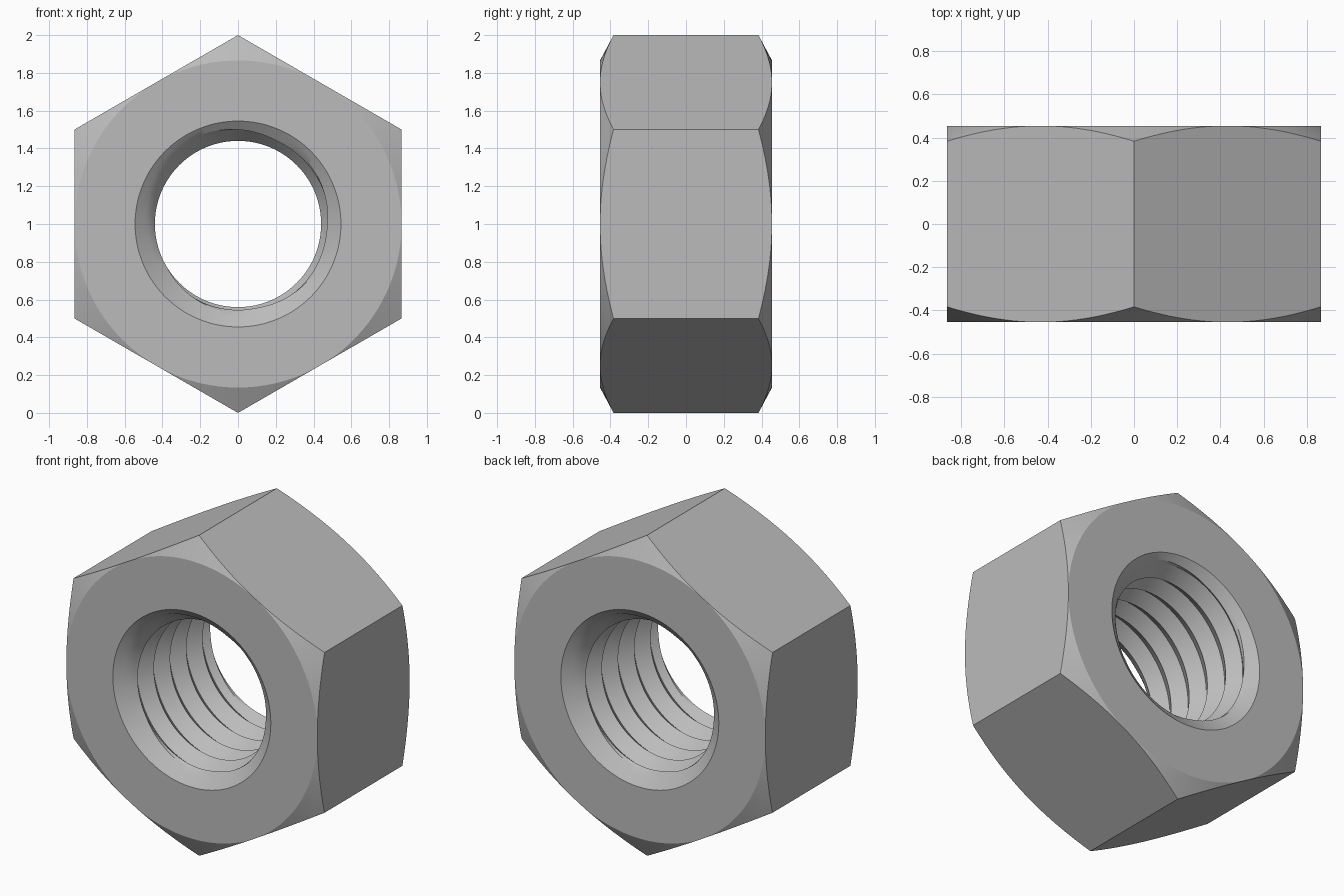
import bpy, bmesh, math

if "Cube" in bpy.data.objects:
    bpy.data.objects.remove(bpy.data.objects["Cube"])

N = 144                      # columns around the axis
HALF = 0.455                 # half thickness
FLAT = math.sqrt(3) / 2      # axis to flat
CREST, ROOT, MOUTH = 0.44, 0.5, 0.545
PITCH, STEPS = 0.16, 8

bm = bmesh.new()


def vert(r, a, y):
    return bm.verts.new((r * math.sin(a), y, 1 + r * math.cos(a)))


def bore_radius(y, a):
    # triangular helical thread, opened by a countersink at each end
    phase = (y / PITCH - a / math.tau) % 1
    thread = CREST + (ROOT - CREST) * (1 - abs(2 * phase - 1))
    sink = MOUTH - (HALF - abs(y)) * 1.3
    return max(thread, sink)


turns = math.ceil(HALF / PITCH) + 1
columns = []
for j in range(N + 1):
    a = math.tau * j / N
    sector = a % (math.pi / 3) - math.pi / 6
    hex_r = FLAT / math.cos(sector)
    edge = HALF - (hex_r - FLAT) * math.tan(math.radians(28))
    # chamfered hexagon outside
    col = [vert(FLAT, a, -HALF), vert(hex_r, a, -edge),
           vert(hex_r, a, edge), vert(FLAT, a, HALF)]
    # threaded bore, back to front, following the helix
    for k in range(turns * STEPS, -(turns + 1) * STEPS - 1, -1):
        y = max(-HALF, min(HALF, PITCH * (k / STEPS + j / N)))
        col.append(vert(bore_radius(y, a), a, y))
    columns.append(col)

for c, d in zip(columns, columns[1:]):
    n = len(c)
    for i in range(n):
        m = (i + 1) % n
        bm.faces.new((c[i], c[m], d[m], d[i]))

bmesh.ops.remove_doubles(bm, verts=bm.verts[:], dist=0.0002)
bmesh.ops.recalc_face_normals(bm, faces=bm.faces[:])

mesh = bpy.data.meshes.new("hex_nut")
bm.to_mesh(mesh)
bm.free()
nut = bpy.data.objects.new("hex_nut", mesh)
bpy.context.collection.objects.link(nut)

steel = bpy.data.materials.new("grey steel")
steel.diffuse_color = (0.5, 0.5, 0.5, 1)
steel.use_nodes = True
steel.node_tree.nodes["Principled BSDF"].inputs["Base Color"].default_value = steel.diffuse_color
mesh.materials.append(steel)

bpy.context.view_layer.objects.active = nut
nut.select_set(True)
bpy.ops.object.shade_smooth_by_angle(angle=math.radians(20))
